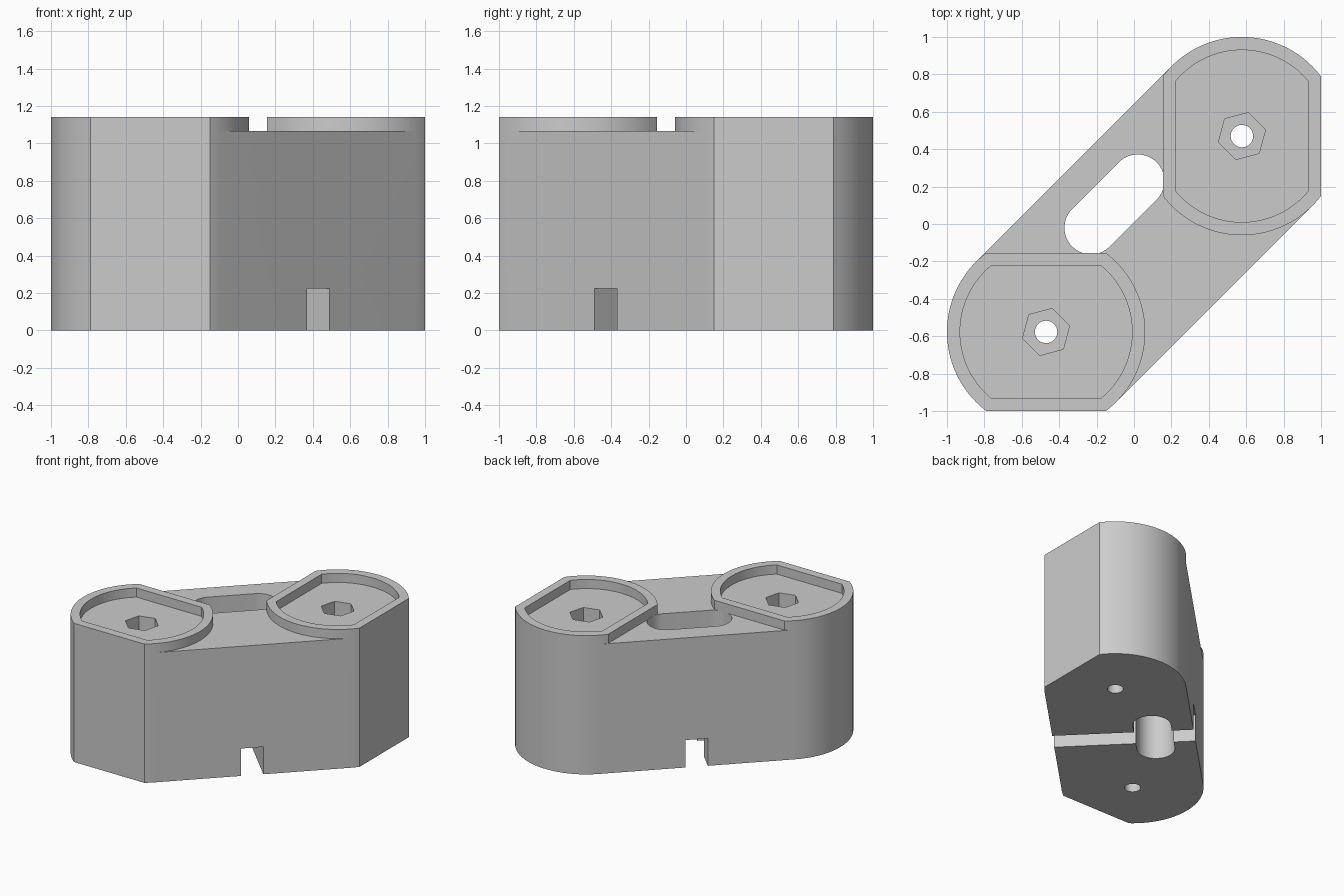
import bpy, bmesh, math
from mathutils import Vector
from mathutils.geometry import convex_hull_2d

if "Cube" in bpy.data.objects:
    bpy.data.objects.remove(bpy.data.objects["Cube"], do_unlink=True)

HEIGHT, DECK = 1.14, 1.065          # pad rim and body top
NEAR, FAR = 0.47, 0.577             # pad centre offsets
PAD_R, PAD_HALF, RIM = 0.53, 0.423, 0.07
PADS = {"front": (Vector((-NEAR, -FAR)), 1), "back": (Vector((FAR, NEAR)), 0)}

grey = bpy.data.materials.new("plain grey")
grey.use_nodes = True
grey.diffuse_color = (0.6, 0.6, 0.6, 1)
grey.node_tree.nodes["Principled BSDF"].inputs["Base Color"].default_value = (0.6, 0.6, 0.6, 1)


def arc(center, radius, start, end, steps):
    angles = [start + (end - start) * i / steps for i in range(steps + 1)]
    return [center + radius * Vector((math.cos(a), math.sin(a))) for a in angles]


def circle(center, radius, sides, turn=0.0):
    return arc(center, radius, turn, turn + math.tau, sides)[:-1]


def flattened_disc(center, radius, half, axis):
    """Disc cut by two parallel flats; axis 0 puts the flats on x, 1 on y."""
    turn = axis * math.pi / 2
    a = math.acos(half / radius)
    return (arc(center, radius, turn + a, turn + math.pi - a, 40)
            + arc(center, radius, turn + math.pi + a, turn + math.tau - a, 40))


def prism(name, outline, bottom, top):
    bm = bmesh.new()
    face = bm.faces.new([bm.verts.new((p.x, p.y, bottom)) for p in outline])
    extruded = bmesh.ops.extrude_face_region(bm, geom=[face])["geom"]
    bmesh.ops.translate(bm, vec=(0, 0, top - bottom),
                        verts=[v for v in extruded if isinstance(v, bmesh.types.BMVert)])
    bmesh.ops.recalc_face_normals(bm, faces=bm.faces)
    mesh = bpy.data.meshes.new(name)
    bm.to_mesh(mesh)
    bm.free()
    mesh.materials.append(grey)
    obj = bpy.data.objects.new(name, mesh)
    bpy.context.collection.objects.link(obj)
    return obj


def combine(target, tool, operation):
    mod = target.modifiers.new(operation.lower(), "BOOLEAN")
    mod.operation, mod.solver, mod.object = operation, "EXACT", tool
    bpy.context.view_layer.objects.active = target
    bpy.ops.object.modifier_apply(modifier=mod.name)
    bpy.data.objects.remove(tool, do_unlink=True)


# Body wraps around both pad outlines
outlines = {k: flattened_disc(c, PAD_R, PAD_HALF, axis) for k, (c, axis) in PADS.items()}
points = outlines["front"] + outlines["back"]
body = prism("body", [points[i] for i in convex_hull_2d(points)], 0, DECK)

# Diagonal slot through the body
quarter = math.pi / 4
slot = (arc(Vector((0.02, 0.23)), 0.142, -quarter, 3 * quarter, 32)
        + arc(Vector((-0.23, -0.02)), 0.142, 3 * quarter, 7 * quarter, 32))
combine(body, prism("slot_cutter", slot, -0.1, HEIGHT + 0.1), "DIFFERENCE")

# Groove across the underside
along, across = Vector((1, -1)), Vector((0.06, 0.06))
groove = [along + across, -along + across, -along - across, along - across]
combine(body, prism("groove_cutter", groove, -0.1, 0.225), "DIFFERENCE")

# Raised pads with a recess, hexagonal pocket and bolt hole each
for key, (center, axis) in PADS.items():
    combine(body, prism(key + "_pad", outlines[key], DECK, HEIGHT), "UNION")
    recess = flattened_disc(center, PAD_R - RIM, PAD_HALF - RIM, axis)
    combine(body, prism("recess_cutter", recess, DECK, HEIGHT + 0.1), "DIFFERENCE")
    hexagon = circle(center, 0.13, 6, math.radians(15))
    combine(body, prism("hex_cutter", hexagon, DECK - 0.25, HEIGHT + 0.1), "DIFFERENCE")
    combine(body, prism("bolt_cutter", circle(center, 0.06, 40), -0.1, HEIGHT + 0.1), "DIFFERENCE")

# Smooth curved walls, crisp edges
bpy.ops.object.select_all(action="DESELECT")
body.select_set(True)
bpy.context.view_layer.objects.active = body
bpy.ops.object.shade_smooth_by_angle(angle=math.radians(25))
